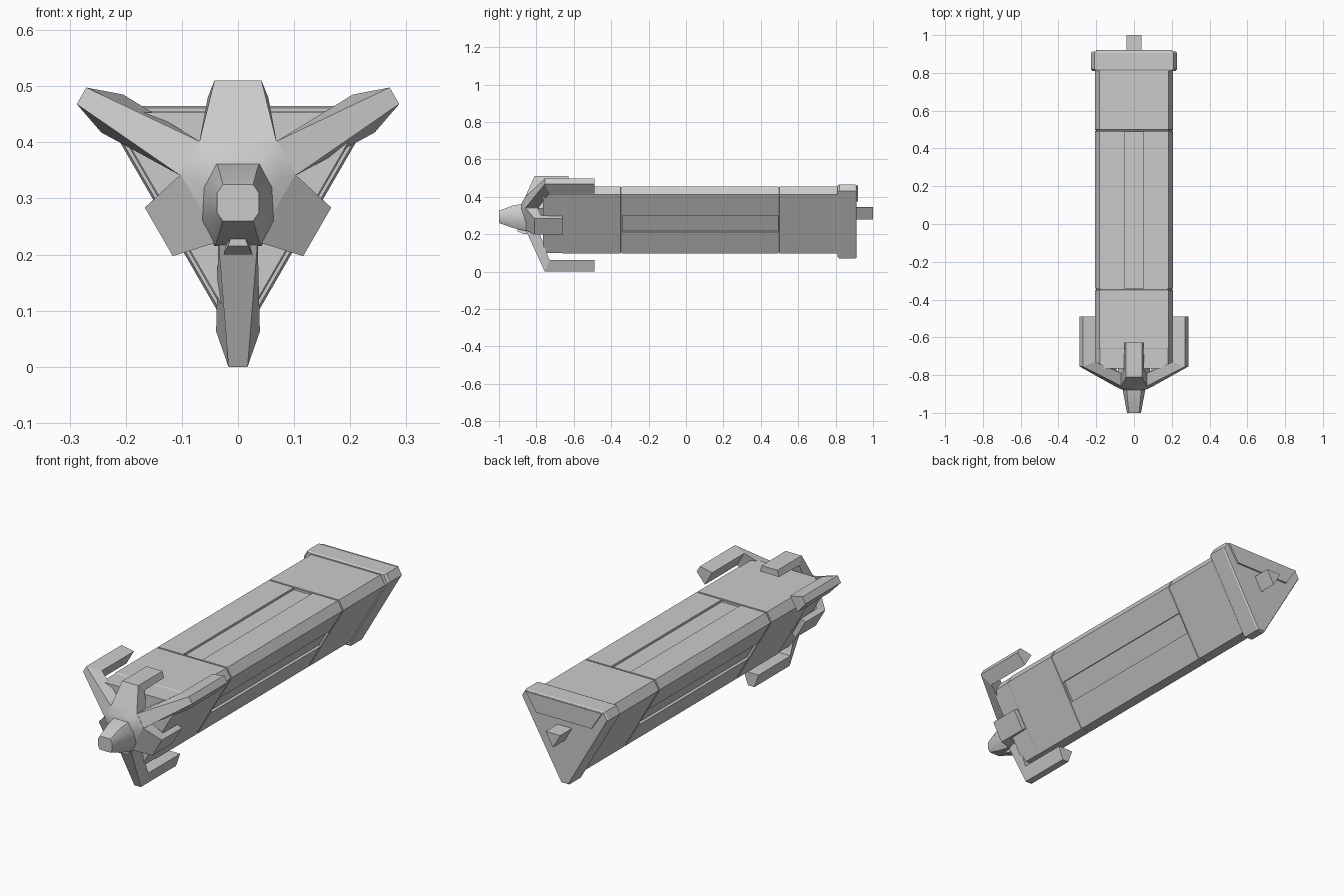
import bpy, bmesh, math

if "Cube" in bpy.data.objects:
    bpy.data.objects.remove(bpy.data.objects["Cube"])

CZ = 0.322                       # height of the long centre axis
CORNERS = (-90, 30, 150)         # corner directions of the triangle
FLATS = (90, -30, 210)           # flat-side directions


def polar(t, r, y, deg):
    """Local (sideways t, outward r, along y) to world."""
    a = math.radians(deg)
    return (r * math.cos(a) - t * math.sin(a), y, CZ + r * math.sin(a) + t * math.cos(a))


def add_loft(bm, rings):
    vs = [[bm.verts.new(p) for p in ring] for ring in rings]
    n = len(vs[0])
    for a, b in zip(vs, vs[1:]):
        for i in range(n):
            j = (i + 1) % n
            bm.faces.new((a[i], a[j], b[j], b[i]))
    bm.faces.new(vs[0])
    bm.faces.new(vs[-1][::-1])


def make(name, lofts, smooth=False):
    bm = bmesh.new()
    for rings in lofts:
        add_loft(bm, rings)
    bmesh.ops.recalc_face_normals(bm, faces=bm.faces)
    me = bpy.data.meshes.new(name)
    bm.to_mesh(me)
    bm.free()
    ob = bpy.data.objects.new(name, me)
    bpy.context.collection.objects.link(ob)
    if smooth:
        bpy.ops.object.select_all(action='DESELECT')
        ob.select_set(True)
        bpy.context.view_layer.objects.active = ob
        bpy.ops.object.shade_smooth_by_angle(angle=math.radians(35))
    return ob


def tri(rin, rout, y):
    """Triangle section with cut corners."""
    h = (2 * rin - rout) * math.tan(math.radians(30))
    return [polar(t, rout, y, a) for a in CORNERS for t in (-h, h)]


def quad(h0, r0, y0, h1, r1, y1, deg):
    """Four-sided section: outer edge then inner edge."""
    return [polar(-h0, r0, y0, deg), polar(h0, r0, y0, deg),
            polar(h1, r1, y1, deg), polar(-h1, r1, y1, deg)]


def box(h, r0, r1, y0, y1, deg):
    return [quad(h, r1, y, h, r0, y, deg) for y in (y0, y1)]


# long triangular hull with seam grooves
rings = [tri(0.131, 0.222, -0.765), tri(0.131, 0.222, -0.662), tri(0.1335, 0.2246, -0.658)]
for s in (-0.345, 0.495):
    rings += [tri(0.1335, 0.2246, s - 0.004), tri(0.130, 0.219, s - 0.003),
              tri(0.130, 0.219, s + 0.003), tri(0.1335, 0.2246, s + 0.004)]
rings.append(tri(0.1335, 0.2246, 0.82))
hull = make("hull", [rings])

# long recessed slot in each flat side
cutter = make("slot_cutter", [box(0.05, 0.123, 0.17, -0.340, 0.491, a) for a in FLATS])
cutter.hide_render = True
cutter.hide_viewport = True
mod = hull.modifiers.new("slots", 'BOOLEAN')
mod.operation = 'DIFFERENCE'
mod.solver = 'EXACT'
mod.object = cutter

# rear cap, raised bar and tail stub
make("rear_cap", [[tri(0.139, 0.243, 0.810), tri(0.143, 0.2516, 0.820),
                   tri(0.143, 0.2516, 0.905), tri(0.139, 0.247, 0.912)]])
make("rear_bar", [[[(-0.2, y, 0.46), (0.2, y, 0.46), (0.145, y, 0.375), (-0.145, y, 0.375)]
                   for y in (0.905, 0.92)]])
make("tail_stub", [[tri(0.0225, 0.0445, y) for y in (0.9, 1.0)]])

# front hub: six-sided plate with neck
def hub_ring(r, y):
    return [polar(0, r, y, a + s) for a in CORNERS for s in (-19, 19)]


make("hub", [[hub_ring(0.055, -0.88), hub_ring(0.078, -0.871), hub_ring(0.106, -0.858),
              hub_ring(0.106, -0.80), hub_ring(0.085, -0.79), hub_ring(0.085, -0.76)]], True)

# three grabbing arms with backward pads at the hull corners
make("arms", [[quad(0.035, 0.098, -0.858, 0.035, 0.098, -0.79, a),
               quad(0.017, 0.322, -0.755, 0.039, 0.259, -0.73, a),
               quad(0.017, 0.322, -0.49, 0.039, 0.259, -0.49, a)] for a in CORNERS])

# clasps over the flat sides, the top one larger
for name, angles, ro, ri, ho, y_end in (("top_clasp", (90,), 0.188, 0.158, 0.042, -0.628),
                                        ("side_clasps", FLATS[1:], 0.163, 0.138, 0.05, -0.66)):
    make(name, [[quad(0.069, 0.078, -0.860, 0.069, 0.078, -0.795, a),
                 quad(ho, ro, -0.81, 0.054, ri, -0.775, a),
                 quad(ho, ro, y_end, 0.05, ri, y_end, a)] for a in angles])


# tapered nose with cut corners
def nose_ring(y, hx, z0, z1, cx, cz):
    half = [(hx - cx, z0), (hx, z0 + cz), (hx, z1 - cz), (hx - cx, z1)]
    return [(x, y, z) for x, z in half] + [(-x, y, z) for x, z in reversed(half)]


make("nose", [[nose_ring(-1.0, 0.037, 0.26, 0.325, 0.010, 0.015),
               nose_ring(-0.93, 0.050, 0.235, 0.352, 0.016, 0.03),
               nose_ring(-0.87, 0.061, 0.22, 0.363, 0.022, 0.042),
               nose_ring(-0.84, 0.066, 0.215, 0.37, 0.024, 0.044)]], True)

# small chin wedge under the nose
make("chin", [[[(-w, y, z0), (w, y, z0), (w * 0.6, y, z1), (-w * 0.6, y, z1)]
               for y, w, z0, z1 in ((-0.90, 0.018, 0.215, 0.235), (-0.865, 0.026, 0.2, 0.235),
                                    (-0.82, 0.026, 0.2, 0.235))]])
